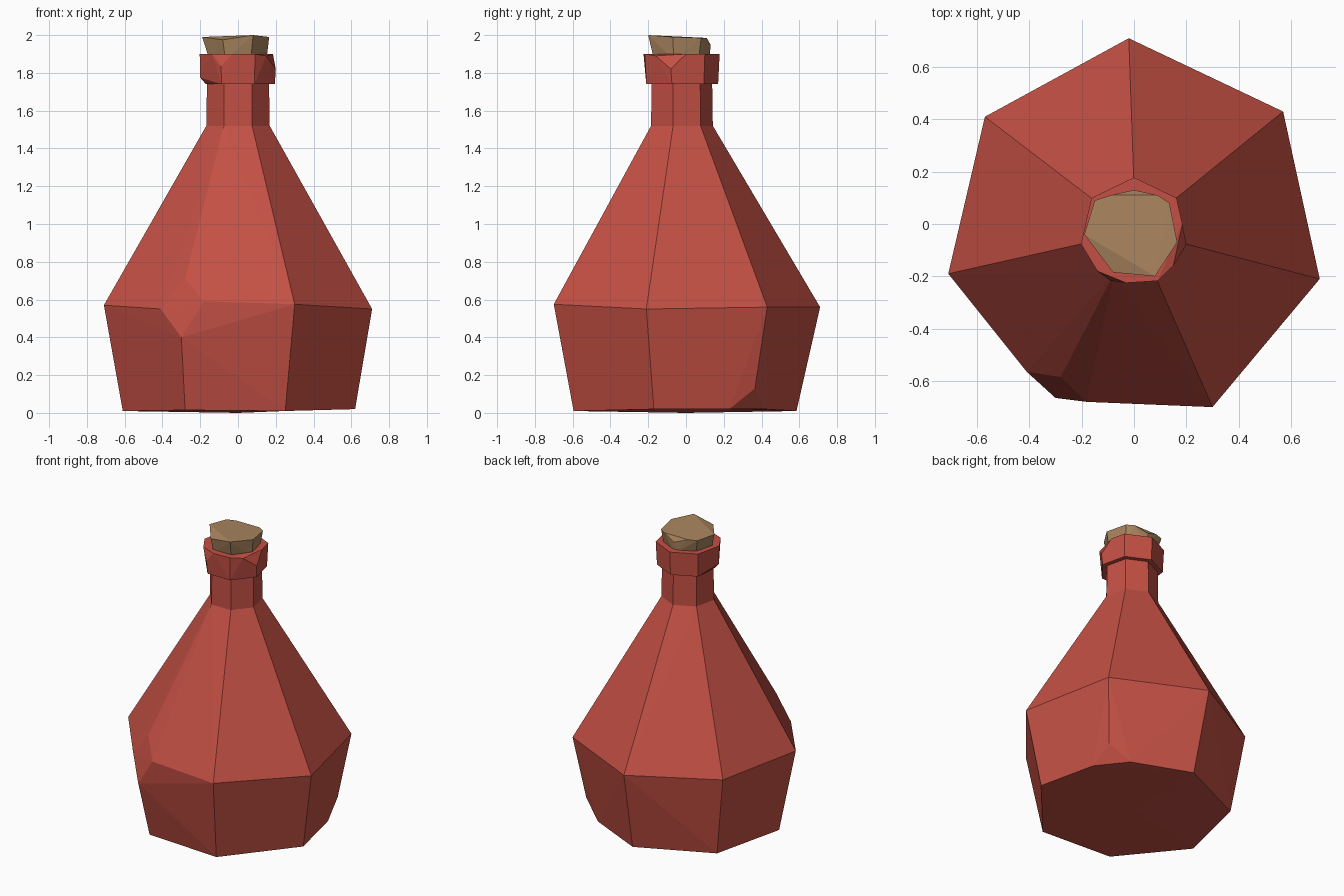
import bpy, bmesh, math
from mathutils import Vector

if "Cube" in bpy.data.objects:
    bpy.data.objects.remove(bpy.data.objects["Cube"])


def material(name, rgb):
    m = bpy.data.materials.new(name)
    m.diffuse_color = (*rgb, 1)
    m.use_nodes = True
    m.node_tree.nodes["Principled BSDF"].inputs["Base Color"].default_value = m.diffuse_color
    return m


red = material("red glass", (0.55, 0.08, 0.058))
tan = material("cork tan", (0.40, 0.235, 0.115))


def ring(r, z, cy=0.0, skip=(), n=7):
    # corner 0 points to the back, then clockwise seen from above
    pts = []
    for k in range(n):
        if k not in skip:
            a = math.pi / 2 - k * math.tau / n
            pts.append((r * math.cos(a), cy + r * math.sin(a), z))
    return pts


def hull_part(name, points, mat, open_top=None, open_bottom=None):
    # convex faceted solid, with hidden caps removed where parts join
    bm = bmesh.new()
    for p in points:
        bm.verts.new(p)
    res = bmesh.ops.convex_hull(bm, input=bm.verts[:])
    loose = [v for v in bm.verts if not v.link_faces]
    bmesh.ops.delete(bm, geom=loose, context='VERTS')
    bmesh.ops.recalc_face_normals(bm, faces=bm.faces[:])
    caps = [f for f in bm.faces
            if (open_top is not None and all(v.co.z > open_top for v in f.verts))
            or (open_bottom is not None and all(v.co.z < open_bottom for v in f.verts))]
    bmesh.ops.delete(bm, geom=caps, context='FACES')
    bmesh.ops.dissolve_limit(bm, angle_limit=math.radians(1),
                             verts=bm.verts[:], edges=bm.edges[:])
    me = bpy.data.meshes.new(name)
    bm.to_mesh(me)
    bm.free()
    me.materials.append(mat)
    ob = bpy.data.objects.new(name, me)
    bpy.context.collection.objects.link(ob)
    return ob


# flask body: base, widest belt and shoulder, with two chipped corners
belt = [(-0.02, 0.71, 0.56), (0.57, 0.43, 0.56), (0.71, -0.21, 0.55),
        (0.30, -0.70, 0.575), (-0.71, -0.19, 0.57), (-0.57, 0.41, 0.56)]
front_chip = [(-0.41, -0.565, 0.55), (-0.28, -0.585, 0.71),
              (-0.18, -0.68, 0.59), (-0.30, -0.665, 0.40)]
base = [(0, 0.585, 0.01), (0.62, -0.17, 0.02), (0.25, -0.595, 0.01),
        (-0.28, -0.57, 0.015), (-0.61, -0.15, 0.01), (-0.49, 0.36, 0.01), (0, 0, 0)]
base_chip = [(0.51, 0.365, 0.13), (0.53, 0.23, 0.02), (0.38, 0.42, 0.02)]
hull_part("flask_body",
          belt + front_chip + base + base_chip + ring(0.172, 1.52, -0.03),
          red, open_top=1.5)

# neck
hull_part("neck", ring(0.172, 1.52, -0.03) + ring(0.168, 1.78, -0.03),
          red, open_top=1.77, open_bottom=1.53)

# lip collar with chipped front and right corners
lip_chips = [(-0.14, -0.18, 1.90), (-0.03, -0.225, 1.90), (-0.09, -0.217, 1.835),
             (0.15, -0.16, 1.89), (0.185, 0.0, 1.90), (0.20, -0.08, 1.82)]
hull_part("lip_collar",
          ring(0.20, 1.74, -0.03, skip=(5,)) + [(-0.17, -0.07, 1.74), (-0.2, -0.075, 1.775)]
          + ring(0.208, 1.90, -0.03, skip=(2, 4)) + lip_chips, red)

# cork stopper, slightly uneven on top
cork_top = [(0.0, 0.13, 1.95), (-0.09, 0.11, 1.985), (0.09, 0.11, 1.985),
            (0.135, 0.08, 1.985), (0.165, -0.07, 1.99), (0.08, -0.20, 2.0),
            (-0.08, -0.185, 1.975), (-0.19, -0.04, 1.99), (-0.15, 0.09, 1.985)]
hull_part("cork_stopper", cork_top + ring(0.155, 1.87, -0.03), tan, open_bottom=1.88)
